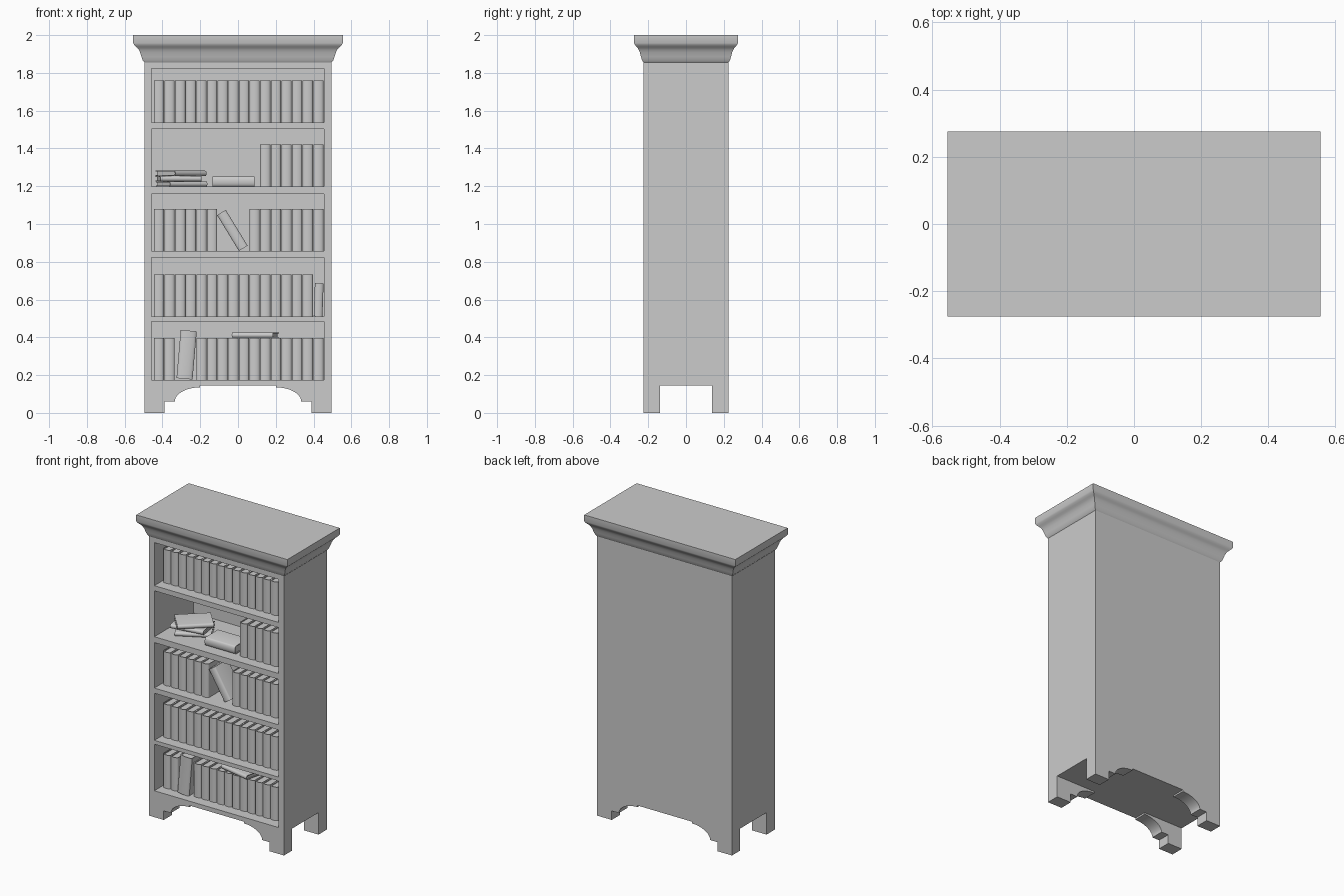
import bpy, bmesh, math
from mathutils import Matrix, Vector

if "Cube" in bpy.data.objects:
    bpy.data.objects.remove(bpy.data.objects["Cube"])


def finish(name, bm, smooth=False):
    bmesh.ops.recalc_face_normals(bm, faces=bm.faces)
    mesh = bpy.data.meshes.new(name)
    bm.to_mesh(mesh)
    bm.free()
    return add(name, mesh, smooth)


def add(name, mesh, smooth=False, matrix=None):
    ob = bpy.data.objects.new(name, mesh)
    bpy.context.collection.objects.link(ob)
    if matrix:
        ob.matrix_world = matrix
    if smooth:
        bpy.ops.object.select_all(action='DESELECT')
        bpy.context.view_layer.objects.active = ob
        ob.select_set(True)
        bpy.ops.object.shade_smooth_by_angle(angle=math.radians(35))
    return ob


def box(bm, x0, x1, y0, y1, z0, z1):
    m = Matrix.Translation(((x0 + x1) / 2, (y0 + y1) / 2, (z0 + z1) / 2))
    m = m @ Matrix.Diagonal((x1 - x0, y1 - y0, z1 - z0, 1))
    bmesh.ops.create_cube(bm, size=1, matrix=m)


def prism(bm, points, offset):
    face = bm.faces.new([bm.verts.new(p) for p in points])
    ext = bmesh.ops.extrude_face_region(bm, geom=[face], use_keep_orig=True)
    verts = [g for g in ext['geom'] if isinstance(g, bmesh.types.BMVert)]
    bmesh.ops.translate(bm, verts=verts, vec=offset)


HX, HY = 0.495, 0.225
FLOORS = [0.175, 0.51, 0.857, 1.198, 1.537]
CEILINGS = [0.484, 0.823, 1.159, 1.503, 1.823]

# Case: solid block with five shelf openings cut from the front
bm = bmesh.new()
box(bm, -HX, HX, -HY, HY, 0.146, 1.857)
case = finish("bookcase_body", bm)
bm = bmesh.new()
for lo, hi in zip(FLOORS, CEILINGS):
    box(bm, -0.457, 0.455, -0.4, 0.188, lo, hi)
cutter = finish("shelf_cutter", bm)
cutter.hide_render = True
mod = case.modifiers.new("openings", 'BOOLEAN')
mod.object, mod.operation, mod.solver = cutter, 'DIFFERENCE', 'EXACT'
bpy.context.view_layer.objects.active = case
bpy.ops.object.modifier_apply(modifier=mod.name)
bpy.data.objects.remove(cutter)

# Crown moulding: profile swept round the top as rectangular rings
profile = [(0, 1.855), (0.009, 1.866), (0.016, 1.885), (0.023, 1.908),
           (0.03, 1.922), (0.037, 1.932), (0.045, 1.939), (0.054, 1.948),
           (0.06, 1.958), (0.06, 2.0)]
bm = bmesh.new()
rings = [[bm.verts.new((sx * (HX + o), sy * (HY - 0.01 * (o / 0.06) + o), z))
          for sx, sy in ((-1, -1), (1, -1), (1, 1), (-1, 1))] for o, z in profile]
for a, b in zip(rings, rings[1:]):
    for i in range(4):
        j = (i + 1) % 4
        bm.faces.new((a[i], a[j], b[j], b[i]))
bm.faces.new(rings[-1])
finish("crown_moulding", bm, True)

# Bracket feet: one stepped, arched profile mirrored to four corners
arc = [(0.2 + 0.135 * math.sin(t), 0.06 + 0.075 * math.cos(t))
       for t in (math.pi / 2 * (1 - i / 12) for i in range(13))]
outline = [(HX, 0), (0.388, 0), (0.388, 0.06)] + arc + [(0.2, 0.146), (HX, 0.146)]
for sx, side in ((-1, "left"), (1, "right")):
    for sy, end in ((-1, "front"), (1, "back")):
        bm = bmesh.new()
        prism(bm, [(sx * x, sy * HY, z) for x, z in outline], Vector((0, -sy * 0.087, 0)))
        finish(f"{end}_{side}_foot", bm, True)


# Book: rounded cover with a recessed page block, centred, spine facing -y
def book_mesh(w, h, d):
    t, s, n = 0.005, 0.012, 8

    def arch(r, y):
        return [(-r * math.cos(math.pi * i / n), y - s * math.sin(math.pi * i / n))
                for i in range(n + 1)]
    r, y0, y1 = w / 2, -d / 2 + s, d / 2
    pts = [(-r, y1)] + arch(r, y0) + [(r, y1), (r - t, y1)]
    pts += arch(r - t, y0 + t)[::-1] + [(t - r, y1)]
    bm = bmesh.new()
    prism(bm, [(x, y, -h / 2) for x, y in pts], Vector((0, 0, h)))
    box(bm, t - r, r - t, y0, y1 - 0.006, 0.006 - h / 2, h / 2 - 0.006)
    bmesh.ops.recalc_face_normals(bm, faces=bm.faces)
    mesh = bpy.data.meshes.new("book")
    bm.to_mesh(mesh)
    bm.free()
    return mesh


def place(name, mesh, loc, tilt=0, turn=0):
    m = Matrix.Translation(loc) @ Matrix.Rotation(math.radians(turn), 4, 'Z')
    add(name, mesh, True, m @ Matrix.Rotation(math.radians(tilt), 4, 'Y'))


PITCH, W, H, D = 0.0563, 0.054, 0.222, 0.14
FRONT = -0.157
CY = FRONT + D / 2
standard = book_mesh(W, H, D)
thin = book_mesh(0.028, 0.222, 0.16)

# Upright rows, given by the occupied slots on each shelf
rows = [[0, 1, *range(4, 16)], range(15), [*range(6), *range(9, 16)],
        range(10, 16), range(16)]
for floor, slots in zip(FLOORS, rows):
    for i in slots:
        place("upright_book", standard, (-0.447 + PITCH * (i + 0.5), CY, floor + H / 2))

# Bottom shelf: tall leaning book and one lying on the row
place("tall_book", book_mesh(0.085, 0.256, 0.16), (-0.272, -0.1, 0.308), 5)
place("book_on_row", thin, (0.092, -0.075, 0.412), 90, -12)
# Second shelf: short book at the end
place("short_book", book_mesh(0.046, 0.176, 0.12), (0.427, -0.08, 0.599), 2)
# Middle shelf: leaning book
place("leaning_book", standard, (-0.03, CY, 0.966), -31.4)
# Fourth shelf: lying book and loose stack
place("lying_book", standard, (-0.024, CY, 1.198 + W / 2), 90)
for k, (x, turn) in enumerate(((-0.298, 28), (-0.314, 9), (-0.302, 42))):
    place("stacked_book", thin, (x, -0.03, 1.212 + 0.028 * k), 90, turn)
